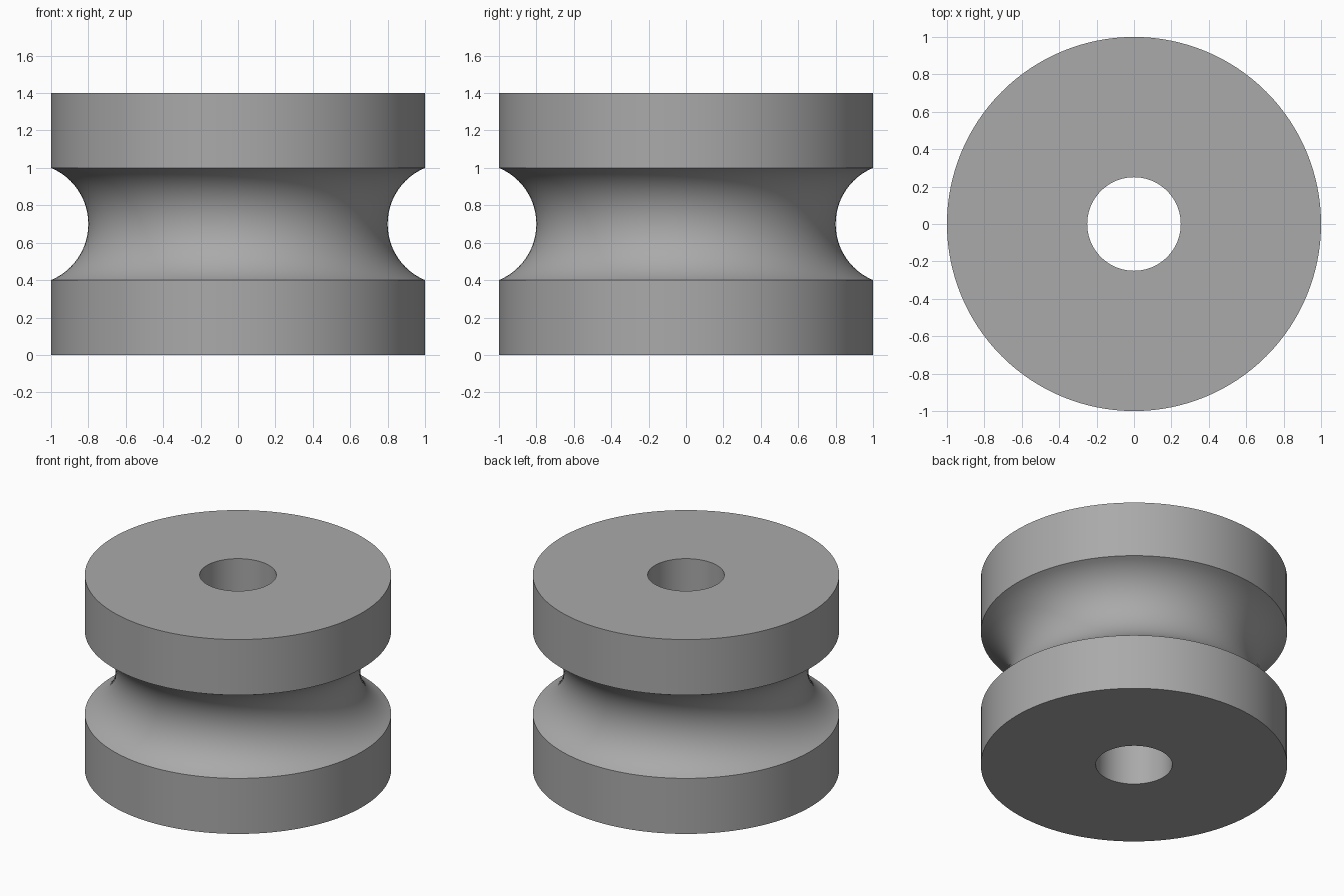
import bpy, bmesh, math
from mathutils import Vector

cube = bpy.data.objects.get("Cube")
if cube:
    bpy.data.objects.remove(cube, do_unlink=True)

SEGMENTS = 128
RIM, NECK, BORE = 1.0, 0.8, 0.25
HEIGHT, GROOVE_LOW, GROOVE_HIGH = 1.4, 0.4, 1.0

# Plain grey material
grey = bpy.data.materials.new("plain grey")
grey.use_nodes = True
color = (0.4, 0.4, 0.4, 1)
grey.diffuse_color = color
grey.node_tree.nodes["Principled BSDF"].inputs["Base Color"].default_value = color

# Concave groove, as a circular arc from flange to flange
half = (GROOVE_HIGH - GROOVE_LOW) / 2
depth = RIM - NECK
radius = (half ** 2 + depth ** 2) / (2 * depth)
sweep = math.asin(half / radius)
middle = (GROOVE_HIGH + GROOVE_LOW) / 2
steps = 24
groove = []
for i in range(steps + 1):
    a = sweep * (2 * i / steps - 1)
    groove.append((NECK + radius * (1 - math.cos(a)), middle + radius * math.sin(a)))

# Closed cross-section: bore, lower flange, groove, upper flange
profile = [(BORE, 0), (RIM, 0)] + groove + [(RIM, HEIGHT), (BORE, HEIGHT)]

# Revolve the cross-section around the z axis
bm = bmesh.new()
verts = [bm.verts.new((r, 0, z)) for r, z in profile]
edges = [bm.edges.new((v, verts[(i + 1) % len(verts)])) for i, v in enumerate(verts)]
bmesh.ops.spin(bm, geom=verts + edges, cent=Vector(), axis=Vector((0, 0, 1)),
               angle=math.tau, steps=SEGMENTS, use_merge=True)
bmesh.ops.remove_doubles(bm, verts=bm.verts, dist=1e-5)
bmesh.ops.recalc_face_normals(bm, faces=bm.faces)

mesh = bpy.data.meshes.new("grooved_wheel")
bm.to_mesh(mesh)
bm.free()
mesh.materials.append(grey)
wheel = bpy.data.objects.new("grooved_wheel", mesh)
bpy.context.collection.objects.link(wheel)

# Smooth round surfaces, crisp rims
bpy.ops.object.select_all(action="DESELECT")
wheel.select_set(True)
bpy.context.view_layer.objects.active = wheel
bpy.ops.object.shade_smooth_by_angle(angle=math.radians(25))
